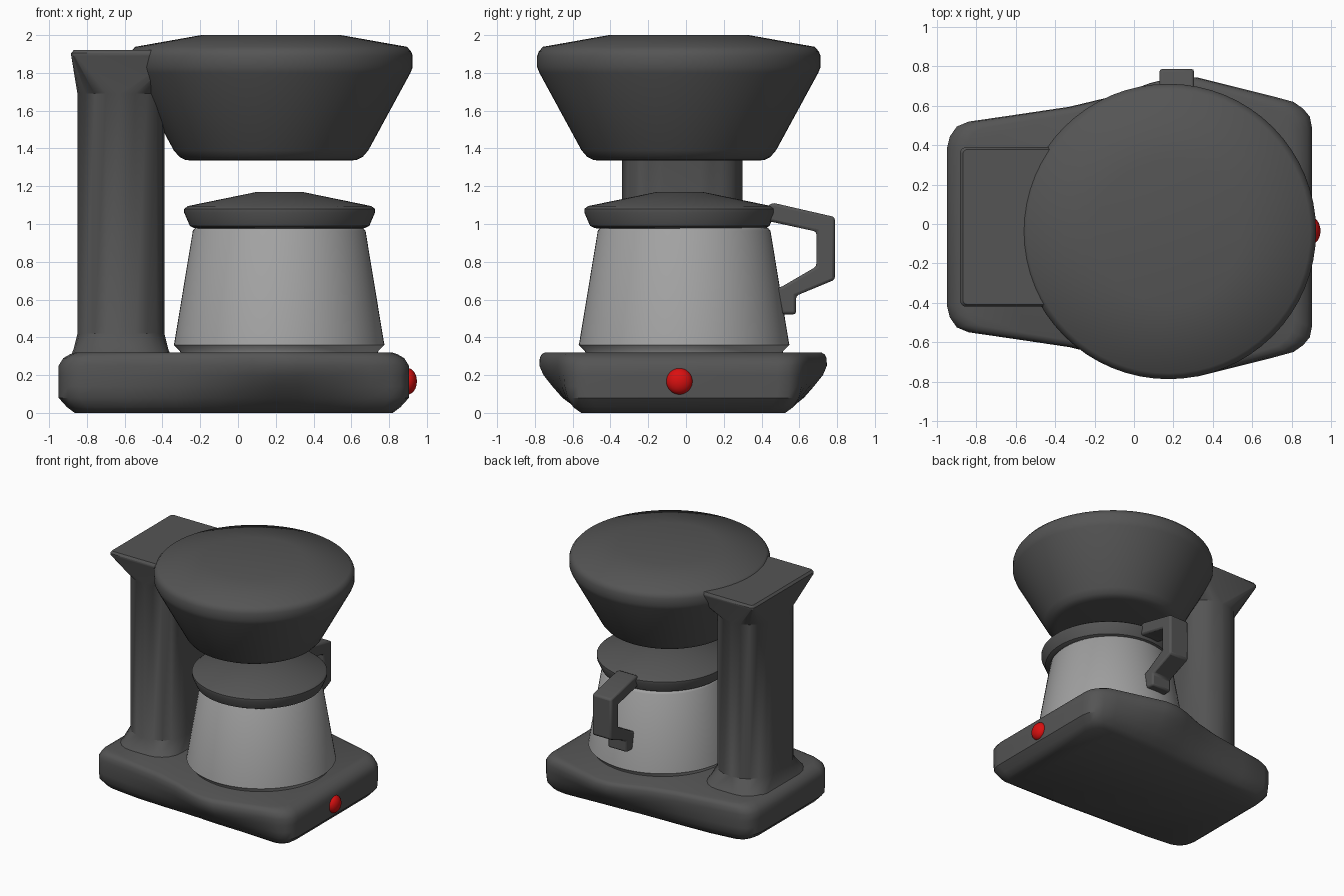
import bpy, bmesh, math

if "Cube" in bpy.data.objects:
    bpy.data.objects.remove(bpy.data.objects["Cube"])


def material(name, rgb):
    m = bpy.data.materials.new(name)
    m.diffuse_color = (*rgb, 1)
    m.use_nodes = True
    m.node_tree.nodes["Principled BSDF"].inputs["Base Color"].default_value = m.diffuse_color
    return m


DARK = material("dark_plastic", (0.09, 0.09, 0.09))
STEEL = material("brushed_steel", (0.36, 0.36, 0.36))
RED = material("red_plastic", (0.7, 0.005, 0.005))


def finish(name, bm, mat, angle=35):
    bmesh.ops.recalc_face_normals(bm, faces=bm.faces)
    me = bpy.data.meshes.new(name)
    bm.to_mesh(me)
    bm.free()
    ob = bpy.data.objects.new(name, me)
    bpy.context.collection.objects.link(ob)
    me.materials.append(mat)
    bpy.ops.object.select_all(action='DESELECT')
    bpy.context.view_layer.objects.active = ob
    ob.select_set(True)
    bpy.ops.object.shade_smooth_by_angle(angle=math.radians(angle))
    return ob


def loft(name, rings, mat, angle=35):
    """Skin a stack of equal-length rings and cap both ends."""
    bm = bmesh.new()
    vs = [[bm.verts.new(p) for p in r] for r in rings]
    n = len(vs[0])
    for a, b in zip(vs, vs[1:]):
        for i in range(n):
            j = (i + 1) % n
            bm.faces.new((a[i], a[j], b[j], b[i]))
    bm.faces.new(vs[0])
    bm.faces.new(vs[-1])
    return finish(name, bm, mat, angle)


def turned(name, profile, cx, cy, mat, angle=35, n=64):
    rings = [[(cx + r * math.cos(math.tau * i / n), cy + r * math.sin(math.tau * i / n), z)
              for i in range(n)] for r, z in profile]
    return loft(name, rings, mat, angle)


def rounded_rect(x0, x1, cy, half, r, z, seg=5):
    pts = []
    for k, (sx, sy) in enumerate(((1, 1), (-1, 1), (-1, -1), (1, -1))):
        px = x1 - r if sx > 0 else x0 + r
        py = cy + sy * (half - r)
        for s in range(seg + 1):
            a = math.pi / 2 * (k + s / seg)
            pts.append((px + r * math.cos(a), py + r * math.sin(a), z))
    return pts


# Base: straight sided at the bottom, bulging under the carafe at the top
OUTLINE = [(-.95, .40, 0), (-.935, .46, 0), (-.90, .51, 0), (-.84, .535, 0), (-.60, .56, .01),
           (-.33, .57, .04), (-.10, .575, .09), (.08, .58, .15), (.20, .585, .176),
           (.32, .59, .17), (.50, .60, .115), (.70, .61, .055), (.81, .615, .02),
           (.86, .60, 0), (.893, .56, 0), (.905, .50, 0)]


def base_ring(z, inx, iny, t):
    half = [(-.025 + (x + .025) * (1 - inx / .925), y - iny + bulge * t) for x, y, bulge in OUTLINE]
    return [(x, -.015 - y, z) for x, y in half] + [(x, -.015 + y, z) for x, y in half[::-1]]


loft("base", [base_ring(*p) for p in (
    (0, .085, .075, 0), (.03, .045, .035, .1), (.08, 0, .01, .35), (.14, 0, 0, .6),
    (.20, 0, 0, .88), (.25, 0, 0, 1), (.29, .025, .002, 1), (.31, .06, .012, 1),
    (.32, .09, .03, 1))], DARK, 35)

# Column: rounded shaft with flared foot and squared head
loft("column", [rounded_rect(*p) for p in (
    (-.885, -.355, -.015, .40, .17, .30), (-.87, -.37, -.015, .37, .19, .34),
    (-.85, -.39, -.02, .32, .222, .42), (-.85, -.39, -.02, .32, .222, 1.69),
    (-.883, -.30, -.015, .405, .03, 1.89), (-.883, -.30, -.015, .405, .03, 1.905),
    (-.868, -.30, -.015, .393, .02, 1.922))], DARK, 35)

# Brew basket
turned("brew_basket", [(.42, 1.335), (.455, 1.34), (.485, 1.355), (.515, 1.39), (.738, 1.80),
                       (.75, 1.83), (.75, 1.89), (.742, 1.912), (.72, 1.938), (.37, 2.0)],
       .175, -.038, DARK, 50)

# Carafe and its lid
turned("carafe", [(.52, .31), (.525, .327), (.558, .36), (.555, .372), (.457, .965),
                  (.445, .978), (.43, .985)], .218, -.01, STEEL)
turned("carafe_lid", [(.43, .975), (.455, .98), (.475, .99), (.505, 1.06), (.505, 1.08),
                      (.485, 1.095), (.12, 1.17)], .22, -.033, DARK)

# Carafe handle: side profile in y-z, extruded across x
side = [(.40, 1.02), (.44, 1.105), (.47, 1.11), (.788, 1.037), (.788, .705), (.583, .62),
        (.583, .522), (.505, .522), (.48, .66), (.51, .67), (.69, .775), (.69, .96), (.46, 1.01)]
handle = loft("carafe_handle", [[(x, y, z) for y, z in side] for x in (.13, .305)], DARK, 30)
bev = handle.modifiers.new("soft_edges", 'BEVEL')
bev.width = .014
bev.segments = 2

# Power button
bm = bmesh.new()
bmesh.ops.create_uvsphere(bm, u_segments=32, v_segments=16, radius=.07)
for v in bm.verts:
    v.co = (v.co.x * .7 + .898, v.co.y - .035, v.co.z + .167)
finish("power_button", bm, RED)
